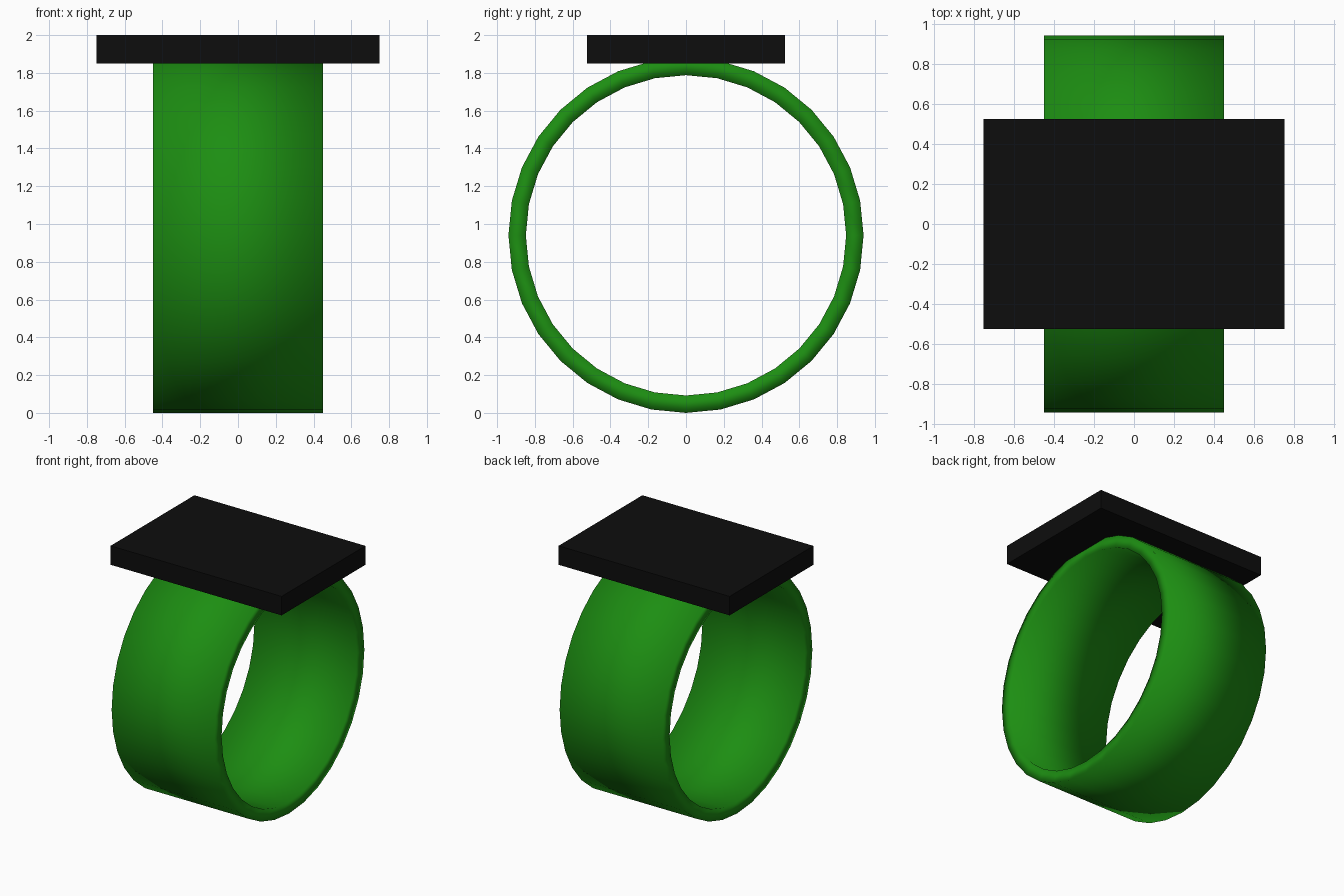
import bpy, bmesh, math

if "Cube" in bpy.data.objects:
    bpy.data.objects.remove(bpy.data.objects["Cube"])


def material(name, rgb):
    mat = bpy.data.materials.new(name)
    mat.diffuse_color = (*rgb, 1)
    mat.use_nodes = True
    mat.node_tree.nodes["Principled BSDF"].inputs["Base Color"].default_value = mat.diffuse_color
    return mat


def add_object(name, bm, mat):
    bmesh.ops.recalc_face_normals(bm, faces=bm.faces)
    mesh = bpy.data.meshes.new(name)
    bm.to_mesh(mesh)
    bm.free()
    mesh.materials.append(mat)
    obj = bpy.data.objects.new(name, mesh)
    bpy.context.collection.objects.link(obj)
    return obj


# Band: rectangular section spun around the x axis, smooth all over
SIDES, R_OUT, R_IN, HALF_W = 32, 0.94, 0.848, 0.45
section = [(-HALF_W, R_IN), (-HALF_W, R_OUT), (HALF_W, R_OUT), (HALF_W, R_IN)]
bm = bmesh.new()
rings = []
for i in range(SIDES):
    a = math.tau * i / SIDES
    rings.append([bm.verts.new((x, r * math.cos(a), r * math.sin(a))) for x, r in section])
for i in range(SIDES):
    a, b = rings[i], rings[(i + 1) % SIDES]
    for j in range(4):
        k = (j + 1) % 4
        bm.faces.new((a[j], a[k], b[k], b[j])).smooth = True
band = add_object("ring_band", bm, material("green", (0.012, 0.27, 0.006)))
band.location.z = R_OUT

# Plate: flat slab resting on top of the band
bm = bmesh.new()
bmesh.ops.create_cube(bm, size=1)
bmesh.ops.scale(bm, vec=(1.5, 1.05, 0.15), verts=bm.verts)
plate = add_object("top_plate", bm, material("black", (0.004, 0.004, 0.004)))
plate.location.z = 1.925
